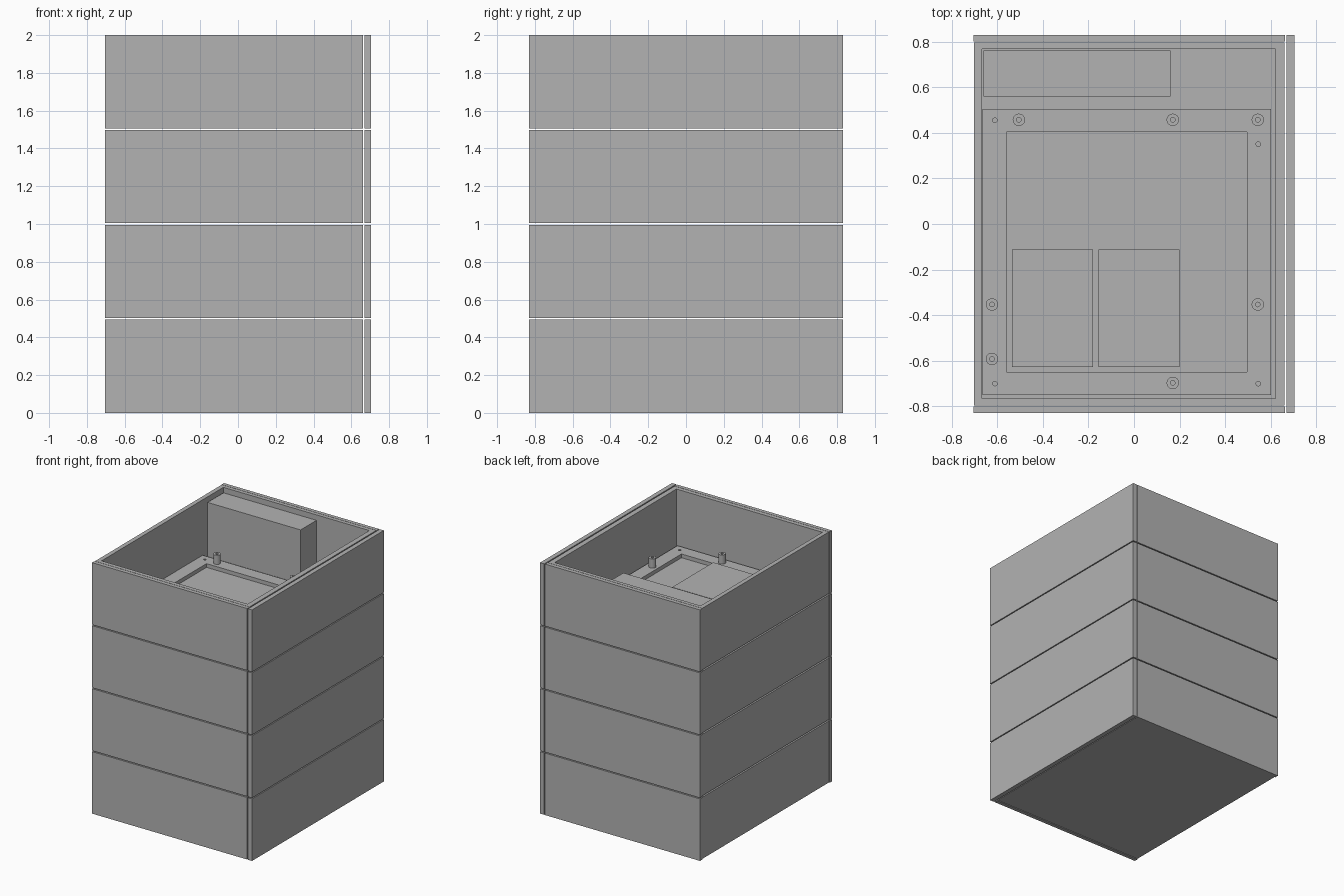
import bpy, bmesh, math

if "Cube" in bpy.data.objects:
    bpy.data.objects.remove(bpy.data.objects["Cube"])

UNITS = 4
STEP = 0.502       # stacking pitch
HEIGHT = 0.494     # height of one unit

grey = bpy.data.materials.new("plain grey")
grey.diffuse_color = (0.45, 0.45, 0.45, 1)
grey.use_nodes = True
grey.node_tree.nodes["Principled BSDF"].inputs["Base Color"].default_value = grey.diffuse_color


def rect(x0, x1, y0, y1):
    return [(x0, y0), (x1, y0), (x1, y1), (x0, y1)]


def circle(x, y, r, n=24):
    return [(x + r * math.cos(2 * math.pi * i / n),
             y + r * math.sin(2 * math.pi * i / n)) for i in range(n)]


def plate(name, outlines, z0, z1):
    """Extrude flat outlines (inner ones become holes) from z0 to z1 in every unit."""
    cu = bpy.data.curves.new(name + "_profile", 'CURVE')
    cu.dimensions = '2D'
    cu.fill_mode = 'BOTH'
    cu.extrude = (z1 - z0) / 2
    for pts in outlines:
        sp = cu.splines.new('POLY')
        sp.points.add(len(pts) - 1)
        for p, (x, y) in zip(sp.points, pts):
            p.co = (x, y, 0, 1)
        sp.use_cyclic_u = True
    tmp = bpy.data.objects.new(name + "_tmp", cu)
    bpy.context.scene.collection.objects.link(tmp)
    dg = bpy.context.evaluated_depsgraph_get()
    me = bpy.data.meshes.new_from_object(tmp.evaluated_get(dg))
    bpy.data.objects.remove(tmp)
    bpy.data.curves.remove(cu)
    bm = bmesh.new()
    bm.from_mesh(me)
    bmesh.ops.remove_doubles(bm, verts=bm.verts, dist=1e-5)
    bmesh.ops.recalc_face_normals(bm, faces=bm.faces)
    for f in bm.faces:
        f.smooth = False
    bm.to_mesh(me)
    bm.free()
    me.name = name
    me.materials.clear()
    me.materials.append(grey)
    for u in range(UNITS):
        ob = bpy.data.objects.new(f"{name}_{u + 1}", me)
        ob.location.z = u * STEP + (z0 + z1) / 2
        bpy.context.scene.collection.objects.link(ob)


# outer cover: front, back and right panels
plate("front_panel", [rect(-0.705, 0.662, -0.83, -0.80)], 0, HEIGHT)
plate("back_panel", [rect(-0.705, 0.662, 0.80, 0.83)], 0, HEIGHT)
plate("right_panel", [rect(0.669, 0.705, -0.83, 0.83)], 0, HEIGHT)

# inner open-topped case; its left wall is the visible left side
plate("inner_walls", [rect(-0.702, 0.66, -0.797, 0.797),
                      rect(-0.667, 0.62, -0.765, 0.768)], 0.003, HEIGHT)
plate("floor", [rect(-0.667, 0.62, -0.765, 0.768)], 0.003, 0.024)

# power box along the back
plate("power_box", [rect(-0.66, 0.16, 0.56, 0.76)], 0.024, 0.455)

# mounting frame with a large opening and screw holes
holes = [(-0.61, 0.455), (0.545, 0.35), (-0.61, -0.70), (0.545, -0.70)]
plate("mounting_frame", [rect(-0.665, 0.60, -0.75, 0.505),
                         rect(-0.56, 0.495, -0.65, 0.403)]
      + [circle(x, y, 0.01, 16) for x, y in holes], 0.024, 0.054)

# two drives lying in the opening
plate("left_drive", [rect(-0.535, -0.18, -0.628, -0.112)], 0.024, 0.074)
plate("right_drive", [rect(-0.155, 0.20, -0.628, -0.112)], 0.024, 0.074)

# hollow standoff posts
posts = [(-0.505, 0.457), (0.17, 0.457), (0.543, 0.457), (-0.623, -0.353),
         (0.543, -0.353), (-0.623, -0.592), (0.17, -0.697)]
for i, (x, y) in enumerate(posts):
    plate(f"standoff_{i + 1}", [circle(x, y, 0.027), circle(x, y, 0.01)], 0.054, 0.127)
